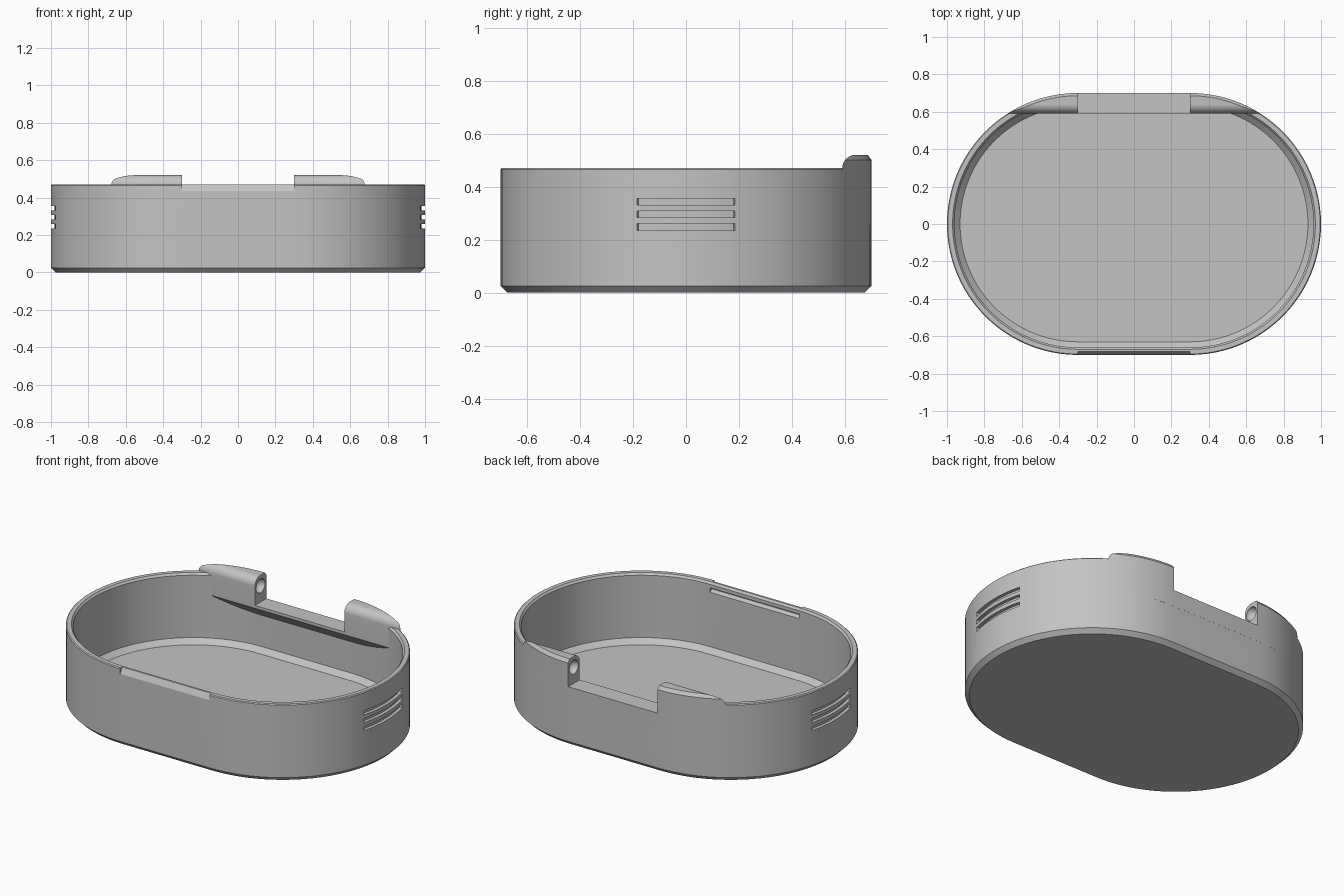
import bpy, bmesh, math
from mathutils import Matrix

old = bpy.data.objects.get("Cube")
if old:
    bpy.data.objects.remove(old, do_unlink=True)

HALF, RADIUS, SEG = 0.3, 0.7, 48      # straight half length, end radius, arc steps

grey = bpy.data.materials.new("plain grey")
grey.use_nodes = True
colour = (0.55, 0.55, 0.55, 1)
grey.diffuse_color = colour
grey.node_tree.nodes["Principled BSDF"].inputs["Base Color"].default_value = colour


def finish(bm, name):
    bmesh.ops.recalc_face_normals(bm, faces=bm.faces)
    mesh = bpy.data.meshes.new(name)
    bm.to_mesh(mesh)
    bm.free()
    mesh.materials.append(grey)
    ob = bpy.data.objects.new(name, mesh)
    bpy.context.collection.objects.link(ob)
    return ob


def stadium(offset):
    """Outline of the rounded box, moved inwards by offset."""
    r = RADIUS - offset
    pts = []
    for side in (1, -1):
        for i in range(SEG + 1):
            a = math.pi * (i / SEG - 0.5)
            pts.append((side * (HALF + r * math.cos(a)), side * r * math.sin(a)))
    return pts


def loft(name, profile):
    """Skin stadium rings given as (offset, z) and cap both ends."""
    bm = bmesh.new()
    rings = [[bm.verts.new((x, y, z)) for x, y in stadium(o)] for o, z in profile]
    n = len(rings[0])
    for a, b in zip(rings, rings[1:]):
        for i in range(n):
            j = (i + 1) % n
            bm.faces.new((a[i], a[j], b[j], b[i]))
    bm.faces.new(rings[0])
    bm.faces.new(rings[-1])
    return finish(bm, name)


def extrude_x(name, profile, x0, x1):
    """Extrude a (y, z) polygon along x."""
    bm = bmesh.new()
    face = bm.faces.new([bm.verts.new((x0, y, z)) for y, z in profile])
    new = bmesh.ops.extrude_face_region(bm, geom=[face])["geom"]
    bmesh.ops.translate(bm, vec=(x1 - x0, 0, 0),
                        verts=[v for v in new if isinstance(v, bmesh.types.BMVert)])
    return finish(bm, name)


def boolean(ob, cutter, operation="DIFFERENCE"):
    mod = ob.modifiers.new("cut", "BOOLEAN")
    mod.operation, mod.solver, mod.object = operation, "EXACT", cutter
    bpy.context.view_layer.objects.active = ob
    bpy.ops.object.modifier_apply(modifier=mod.name)
    bpy.data.objects.remove(cutter, do_unlink=True)


def vent_cutter(side, z0, z1):
    """Curved slot that follows the rounded end."""
    bm = bmesh.new()
    span = math.asin(0.185 / RADIUS)
    outline = []
    for r, order in ((RADIUS - 0.02, 1), (RADIUS + 0.03, -1)):
        for i in range(13):
            a = order * span * (i / 6 - 1)
            outline.append((side * (HALF + r * math.cos(a)), r * math.sin(a)))
    low = [bm.verts.new((x, y, z0)) for x, y in outline]
    high = [bm.verts.new((x, y, z1)) for x, y in outline]
    bm.faces.new(low)
    bm.faces.new(high)
    for i in range(len(low)):
        j = (i + 1) % len(low)
        bm.faces.new((low[i], low[j], high[j], high[i]))
    return finish(bm, "vent_cutter")


# Box shell: chamfered foot, outer wall, rim, inner wall and floor fillet
shell = loft("box_shell", [
    (0.025, 0), (0, 0.025), (0, 0.465), (0.005, 0.47), (0.03, 0.47),
    (0.04, 0.458), (0.04, 0.08), (0.07, 0.05)])

# Ventilation slots in both rounded ends
for side in (1, -1):
    for z in (0.235, 0.283, 0.33):
        boolean(shell, vent_cutter(side, z, z + 0.025))

# Sloped thumb recess outside and catch groove inside the front wall
boolean(shell, extrude_x("thumb_cutter",
        [(-0.7175, 0.4), (-0.675, 0.485), (-0.73, 0.485)], -HALF, HALF))
boolean(shell, extrude_x("groove_cutter",
        [(-0.64, 0.39), (-0.675, 0.425), (-0.675, 0.437), (-0.64, 0.437)], -HALF, HALF))

# Hinge block: rounded barrel with sloped underside, trimmed to the box outline
front_arc = [(0.64 - 0.05 * math.cos(a), 0.47 + 0.05 * math.sin(a))
             for a in (math.radians(9 * i) for i in range(11))]
hinge = extrude_x("hinge_block",
                  [(0.675, 0.255), (0.59, 0.34)] + front_arc + [(0.75, 0.52), (0.75, 0.255)],
                  -0.9, 0.9)
boolean(hinge, loft("hinge_trim", [(-0.0004, 0.1), (-0.0004, 0.5), (0.018, 0.525)]), "INTERSECT")

# Gap for the lid knuckle between the two barrels
for ob in (shell, hinge):
    boolean(ob, extrude_x("gap_cutter",
            [(0.5, 0.357), (0.8, 0.357), (0.8, 0.6), (0.5, 0.6)], -HALF, HALF))

# Round sockets in the barrel ends
for side in (1, -1):
    for ob in (hinge, shell):
        bm = bmesh.new()
        bmesh.ops.create_uvsphere(bm, u_segments=32, v_segments=16, radius=0.042,
                                  matrix=Matrix.Translation((side * HALF, 0.645, 0.455)))
        boolean(ob, finish(bm, "socket_cutter"))

# Smooth curves, sharp edges
for ob in (shell, hinge):
    bpy.ops.object.select_all(action="DESELECT")
    ob.select_set(True)
    bpy.context.view_layer.objects.active = ob
    bpy.ops.object.shade_smooth_by_angle(angle=math.radians(25))
